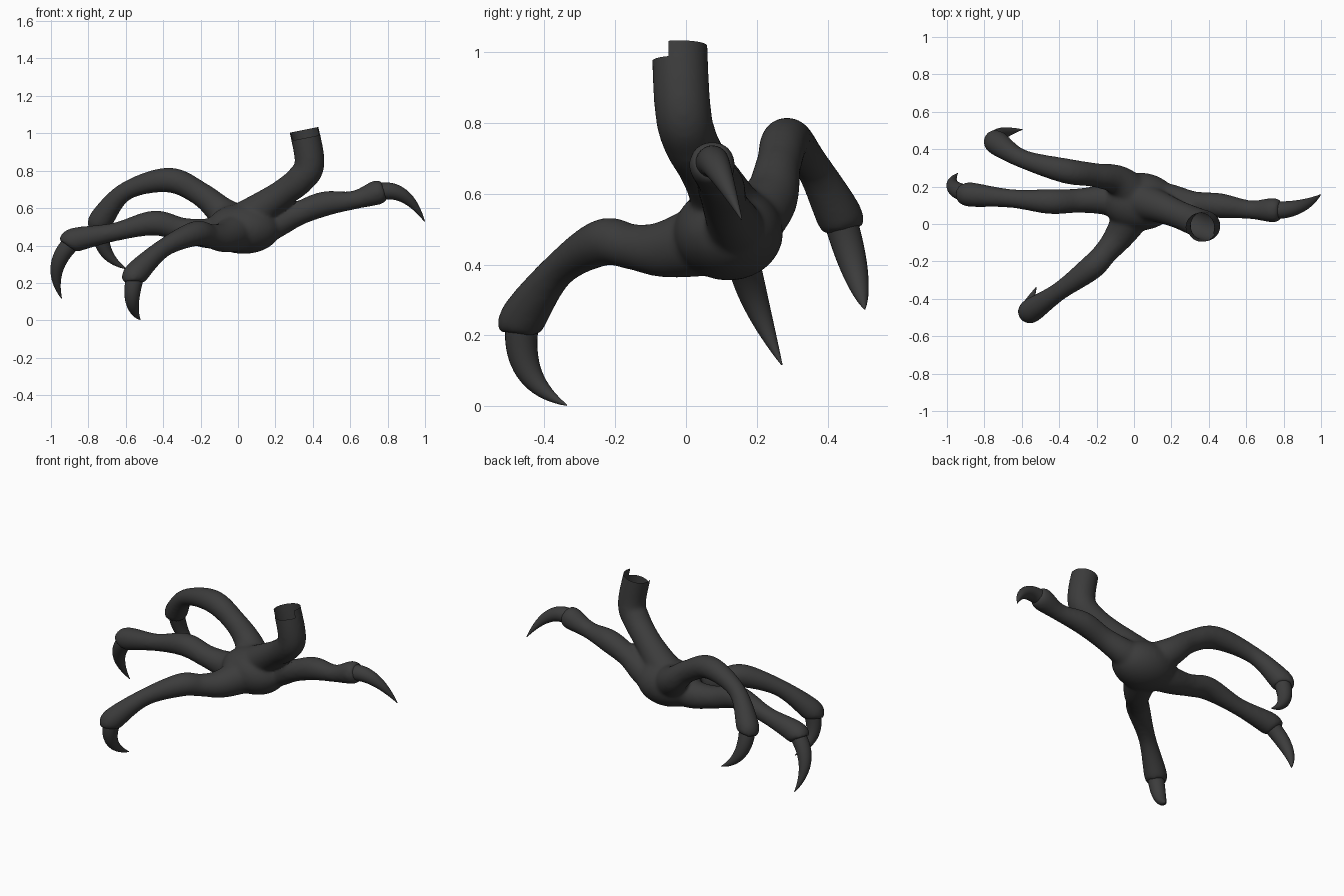
import bpy, bmesh, math
from mathutils import Vector

if "Cube" in bpy.data.objects:
    bpy.data.objects.remove(bpy.data.objects["Cube"])

mat = bpy.data.materials.new("dark grey")
mat.diffuse_color = (0.045, 0.045, 0.045, 1)
mat.use_nodes = True
mat.node_tree.nodes["Principled BSDF"].inputs["Base Color"].default_value = mat.diffuse_color


def spline(pts, n=8):
    """Catmull-Rom samples through (x, y, z, radius) points."""
    p = [pts[0] * 2 - pts[1]] + pts + [pts[-1] * 2 - pts[-2]]
    out = []
    for i in range(1, len(p) - 2):
        a, b, c, d = p[i - 1:i + 3]
        for t in (k / n for k in range(n)):
            out.append(0.5 * (2 * b + (c - a) * t + (2 * a - 5 * b + 4 * c - d) * t * t
                              + (3 * b - a - 3 * c + d) * t ** 3))
    return out + [p[-2]]


def tube(bm, samples, sides=24):
    """Closed tube of varying radius through the samples."""
    c = [q.to_3d() for q in samples]
    side, rings = None, []
    for i, q in enumerate(samples):
        tan = (c[min(i + 1, len(c) - 1)] - c[max(i - 1, 0)]).normalized()
        side = side or tan.orthogonal()
        side = (side - tan * side.dot(tan)).normalized()
        up = tan.cross(side)
        rings.append([bm.verts.new(c[i] + q[3] * (side * math.cos(a) + up * math.sin(a)))
                      for a in (math.tau * k / sides for k in range(sides))])
    for a, b in zip(rings, rings[1:]):
        for k in range(sides):
            j = (k + 1) % sides
            bm.faces.new((a[k], a[j], b[j], b[k]))
    bm.faces.new(rings[0][::-1])
    bm.faces.new(rings[-1])


def with_radius(points, radii):
    return [Vector((*p, r)) for p, r in zip(points, radii)]


def finish(bm, name):
    bmesh.ops.recalc_face_normals(bm, faces=bm.faces)
    me = bpy.data.meshes.new(name)
    bm.to_mesh(me)
    bm.free()
    ob = bpy.data.objects.new(name, me)
    bpy.context.collection.objects.link(ob)
    me.materials.append(mat)
    bpy.ops.object.select_all(action='DESELECT')
    ob.select_set(True)
    bpy.context.view_layer.objects.active = ob
    bpy.ops.object.shade_smooth_by_angle(angle=math.radians(45))
    return ob


foot_bm = bmesh.new()
PALM = Vector((0.03, 0.12, 0.49))
TOE_RADII = (0.12, 0.083, 0.065, 0.067, 0.05, 0.066, 0.054)


def toe(name, root, neck, knuckle, shaft, pad, claw_mid, claw_tip):
    """Toe fused to the palm, with a separate tapered claw arcing from its pad."""
    pad, mid, tip = Vector(pad), Vector(claw_mid), Vector(claw_tip)
    bend = mid * 2 - (pad + tip) / 2
    end = pad + (bend - pad).normalized() * 0.045
    tube(foot_bm, spline(with_radius((PALM, root, neck, knuckle, shaft, pad, end), TOE_RADII)))
    claw = []
    for s in (k / 20 for k in range(21)):
        p = pad * (1 - s) ** 2 + bend * (2 * s * (1 - s)) + tip * s * s
        claw.append(Vector((*p, 0.045 * (1 - s ** 2.1) + 0.002)))
    bm = bmesh.new()
    tube(bm, claw)
    finish(bm, name)


# toes with claws
toe("front_claw", (-.07, -.05, .445), (-.15, -.15, .45), (-.23, -.235, .463),
    (-.40, -.36, .385), (-.545, -.46, .25), (-.565, -.445, .10), (-.522, -.337, .003))
toe("middle_claw", (-.15, .13, .465), (-.30, .125, .485), (-.45, .12, .52),
    (-.66, .137, .472), (-.872, .157, .43), (-.966, .20, .285), (-.943, .271, .117))
toe("back_claw", (-.08, .23, .575), (-.20, .26, .675), (-.37, .285, .75),
    (-.60, .35, .69), (-.73, .432, .54), (-.713, .478, .38), (-.597, .505, .275))
toe("hind_claw", (.18, .135, .51), (.32, .11, .57), (.46, .098, .622),
    (.62, .077, .643), (.74, .074, .682), (.88, .092, .668), (.998, .157, .528))

# shank
shank = ((.02, .13, .52), (.14, .09, .61), (.24, .05, .68), (.335, .01, .755),
         (.383, -.01, .85), (.335, -.022, 1.10))
tube(foot_bm, spline(with_radius(shank, (0.11, 0.085, 0.075, 0.078, 0.08, 0.079))))

# palm
for v in bmesh.ops.create_uvsphere(foot_bm, u_segments=32, v_segments=16, radius=1)["verts"]:
    v.co = PALM + v.co * Vector((0.2, 0.2, 0.2)).length * 0.0 + Vector(
        (0.2 * v.co.x, 0.155 * v.co.y, 0.135 * v.co.z))

# fuse everything into one smooth foot
foot = finish(foot_bm, "foot")
fuse = foot.modifiers.new("fuse", 'REMESH')
fuse.mode = 'VOXEL'
fuse.voxel_size = 0.01
bpy.ops.object.modifier_apply(modifier="fuse")
soft = foot.modifiers.new("soften", 'SMOOTH')
soft.factor = 0.5
soft.iterations = 14
bpy.ops.object.modifier_apply(modifier="soften")

# open, stepped end of the shank
bm = bmesh.new()
bm.from_mesh(foot.data)
tilt = Vector((-0.2, 0, 1))
low = Vector((0.31, -0.05, 0.965))


def cut(co, normal, clear=False):
    bmesh.ops.bisect_plane(bm, geom=bm.verts[:] + bm.edges[:] + bm.faces[:], plane_co=co,
                           plane_no=normal, clear_outer=clear)


cut((0.35, 0, 1.018), tilt, True)
cut(low, tilt)
cut(low, (0, -1, 0))
notch = []
for f in bm.faces:
    c = f.calc_center_median()
    if c.x > 0.1 and c.y < low.y and (c - low).dot(tilt) > 0:
        notch.append(f)
bmesh.ops.delete(bm, geom=notch, context='FACES')
bm.to_mesh(foot.data)
bm.free()
bpy.ops.object.shade_smooth_by_angle(angle=math.radians(45))
